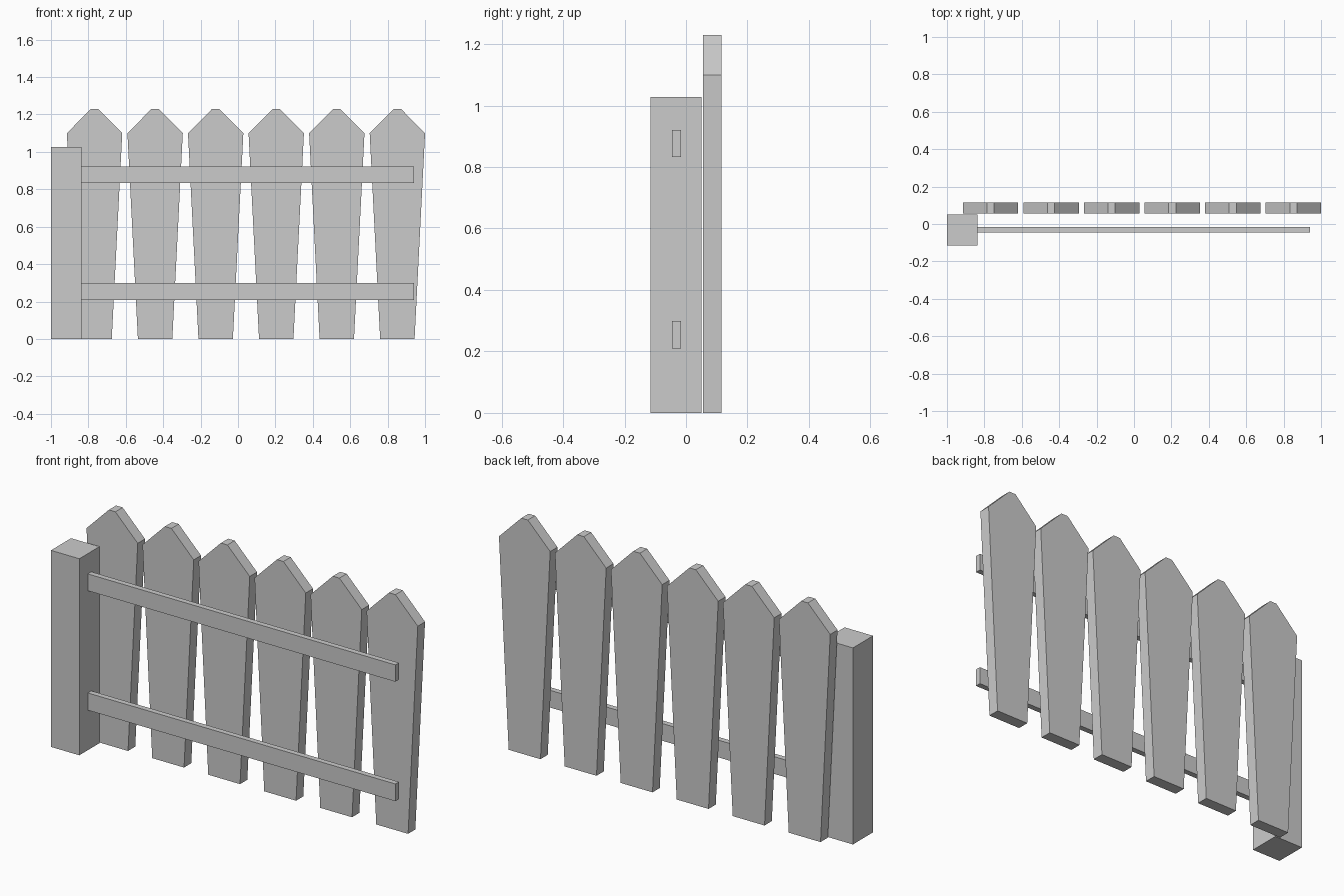
import bpy

if "Cube" in bpy.data.objects:
    bpy.data.objects.remove(bpy.data.objects["Cube"])


def prism(name, profile, y0, y1):
    """Extrude a counter-clockwise (x, z) outline from y0 (front) to y1 (back)."""
    n = len(profile)
    verts = [(x, y, z) for y in (y0, y1) for x, z in profile]
    faces = [tuple(range(n)), tuple(range(2 * n - 1, n - 1, -1))]
    faces += [(i, i + n, (i + 1) % n + n, (i + 1) % n) for i in range(n)]
    mesh = bpy.data.meshes.new(name)
    mesh.from_pydata(verts, [], faces)
    obj = bpy.data.objects.new(name, mesh)
    bpy.context.collection.objects.link(obj)
    return obj


def box(name, x0, x1, y0, y1, z0, z1):
    return prism(name, [(x0, z0), (x1, z0), (x1, z1), (x0, z1)], y0, y1)


# End post
box("post", -1.0, -0.836, -0.116, 0.05, 0.0, 1.027)

# Horizontal rails, butted against the post
box("lower_rail", -0.836, 0.942, -0.046, -0.017, 0.209, 0.299)
box("upper_rail", -0.836, 0.942, -0.046, -0.017, 0.833, 0.921)

# Tapered pickets with clipped points
right_side = [(0.092, 0.0), (0.148, 1.10), (0.019, 1.23)]
outline = right_side + [(-x, z) for x, z in reversed(right_side)]
for i in range(6):
    cx = -0.767 + i * 0.3238
    prism(f"picket_{i + 1}", [(cx + x, z) for x, z in outline], 0.056, 0.116)
